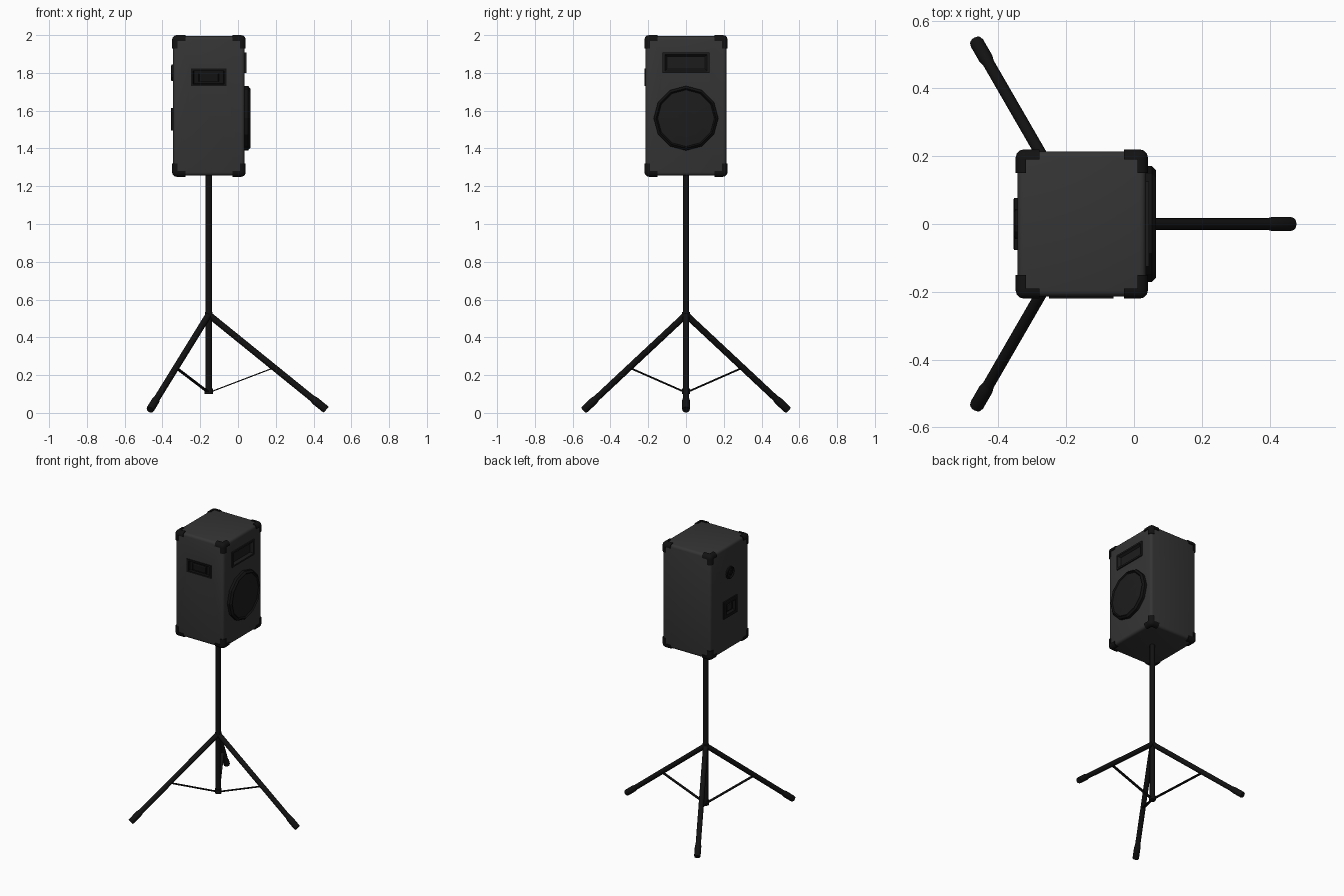
import bpy, bmesh, math
from mathutils import Vector, Matrix

if "Cube" in bpy.data.objects:
    bpy.data.objects.remove(bpy.data.objects["Cube"])


def material(name, v):
    m = bpy.data.materials.new(name)
    m.diffuse_color = (v, v, v, 1)
    m.use_nodes = True
    m.node_tree.nodes["Principled BSDF"].inputs["Base Color"].default_value = m.diffuse_color
    return m


GREY = material("cabinet_grey", 0.035)
BLACK = material("black", 0.006)
DARK = material("dark_grille", 0.012)


def make(name, bm, mat):
    bmesh.ops.recalc_face_normals(bm, faces=bm.faces)
    me = bpy.data.meshes.new(name)
    bm.to_mesh(me)
    bm.free()
    ob = bpy.data.objects.new(name, me)
    bpy.context.collection.objects.link(ob)
    me.materials.append(mat)
    return ob


def loft(name, rings, n, mtx, mat):
    """Skin rings (half width, half height, offset): rectangles if n == 4, else n-gons."""
    bm = bmesh.new()
    if n == 4:
        unit = [(-1, -1), (1, -1), (1, 1), (-1, 1)]
    else:
        unit = [(math.cos(2 * math.pi * i / n), math.sin(2 * math.pi * i / n)) for i in range(n)]
    loops = [[bm.verts.new(mtx @ Vector((u * a, v * b, d))) for u, v in unit] for a, b, d in rings]
    for lo, hi in zip(loops, loops[1:]):
        for i in range(n):
            j = (i + 1) % n
            bm.faces.new((lo[i], lo[j], hi[j], hi[i]))
    bm.faces.new(loops[0])
    bm.faces.new(loops[-1])
    return make(name, bm, mat)


def add_boxes(bm, lo, hi):
    lo, hi = Vector(lo), Vector(hi)
    size = hi - lo
    bmesh.ops.create_cube(bm, size=1, matrix=Matrix.Translation((lo + hi) / 2)
                          @ Matrix.Diagonal((abs(size.x), abs(size.y), abs(size.z), 1)))


def smooth(ob):
    bpy.ops.object.select_all(action='DESELECT')
    ob.select_set(True)
    bpy.context.view_layer.objects.active = ob
    bpy.ops.object.shade_smooth_by_angle(angle=math.radians(40))


def rod(name, a, b, rings, n=16, mat=BLACK):
    """Rings (radius, radius, fraction) along the line a-b."""
    a, b = Vector(a), Vector(b)
    z = (b - a).normalized()
    x = Vector((0, 0, 1)).cross(z)
    x = x.normalized() if x.length > 1e-4 else Vector((1, 0, 0))
    y = z.cross(x)
    m = Matrix((x, y, z)).transposed().to_4x4()
    m.translation = a
    length = (b - a).length
    ob = loft(name, [(p, q, t * length) for p, q, t in rings], n, m, mat)
    if n > 4:
        smooth(ob)
    return ob


def face(origin, u):
    u, v = Vector(u), Vector((0, 0, 1))
    m = Matrix((u, v, u.cross(v))).transposed().to_4x4()
    m.translation = origin
    return m


def boolean(ob, cutter, op):
    mod = ob.modifiers.new(op.lower(), 'BOOLEAN')
    mod.operation, mod.object, mod.solver = op, cutter, 'EXACT'
    mod.use_self = True
    cutter.hide_render = True
    cutter.hide_set(True)


def rounded_box(name, lo, hi, r, mat):
    bm = bmesh.new()
    add_boxes(bm, lo, hi)
    bmesh.ops.bevel(bm, geom=bm.edges[:], offset=r, segments=3, profile=0.5, affect='EDGES')
    ob = make(name, bm, mat)
    smooth(ob)
    return ob


# Cabinet
X0, X1, Y, Z0, Z1 = -0.343, 0.035, 0.214, 1.256, 1.994
cabinet = rounded_box("cabinet", (X0, -Y, Z0), (X1, Y, Z1), 0.018, GREY)

# Eight three-armed corner protectors, trimmed to a rounded outer shell
e, arm, wide = 0.006, 0.07, 0.03
caps = rounded_box("corner_protectors", (X0 - e, -Y - e, Z0 - e), (X1 + e, Y + e, Z1 + e), 0.024, BLACK)
bm = bmesh.new()
for cx, sx in ((X0 - .02, 1), (X1 + .02, -1)):
    for cy, sy in ((-Y - .02, 1), (Y + .02, -1)):
        for cz, sz in ((Z0 - .02, 1), (Z1 + .02, -1)):
            for k in range(3):
                s = [(arm if i == k else wide + i * 0.0005) + 0.014 for i in range(3)]
                add_boxes(bm, (cx, cy, cz), (cx + sx * s[0], cy + sy * s[1], cz + sz * s[2]))
boolean(caps, make("corner_trim_helper", bm, BLACK), 'INTERSECT')

# Recessed fittings: horn, side handle, rear terminal plate
horn = face((X1, 0, 1.854), (0, 1, 0))
handle = face((-0.155, -Y, 1.776), (1, 0, 0))
rear = face((X0, 0, 1.555), (0, -1, 0))
fittings = [
    ("horn", horn, [(.125, .054, -.01), (.125, .054, .009), (.112, .043, .009), (.108, .039, 0),
                    (.075, .016, -.04), (.06, .008, -.07)], DARK),
    ("side_handle_cup", handle, [(.095, .046, -.01), (.095, .046, .006), (.082, .035, .006),
                                 (.075, .03, -.03)], BLACK),
    ("terminal_plate", rear, [(.077, .06, -.01), (.077, .06, .01), (.072, .055, .012),
                              (.05, .036, .012), (.045, .031, -.02)], BLACK),
]
for name, m, rings, mat in fittings:
    loft(name, rings, 4, m, mat)
    w, h, _ = rings[0]
    cut = loft(name + "_cutter", [(w - .008, h - .006, -.09), (w - .008, h - .006, .03)], 4, m, BLACK)
    boolean(cabinet, cut, 'DIFFERENCE')
loft("side_handle_grip", [(.055, .024, -.031), (.055, .024, -.004), (.05, .018, 0)], 4, handle, BLACK)
loft("terminal_block", [(.026, .02, -.021), (.026, .02, .002)], 4, rear, DARK)

# Rear input knob
loft("rear_knob", [(.044, .044, -.005), (.044, .044, .008), (.036, .036, .012), (.03, .03, .004),
                   (.014, .014, .004), (.014, .014, .012)], 12, face((X0, 0, 1.8), (0, -1, 0)), BLACK)

# Woofer: raised faceted ring around a shallow domed grille
woofer = face((X1, 0, 1.56), (0, 1, 0))
loft("woofer_ring", [(.171, .171, -.005), (.171, .171, .018), (.158, .158, .03), (.15, .15, .02)],
     12, woofer, BLACK)
loft("woofer_grille", [(.152, .152, .015), (.15, .15, .021), (.1, .1, .025), (.04, .04, .027)],
     12, woofer, DARK)

# Stand pole with bottom collar
PX = -0.155
rod("stand_pole", (PX, 0, 0.1), (PX, 0, 1.265), [(.017, .017, 0), (.017, .017, 1)])
rod("pole_bottom_collar", (PX, 0, 0.1), (PX, 0, 0.13), [(.022, .022, 0), (.022, .022, 1)])
rod("leg_hub", (PX, 0, 0.495), (PX, 0, 0.533), [(.02, .02, 0), (.02, .02, 1)])

# Three legs with rubber feet and flat struts
for k in range(3):
    a = 2 * math.pi * k / 3
    p = lambda r, z: Vector((PX + r * math.cos(a), r * math.sin(a), z))
    top, tip = p(0, 0.52), p(0.622, 0.0165)
    rod(f"leg_{k + 1}", top, tip, [(.017, .017, 0), (.017, .017, .95)])
    rod(f"rubber_foot_{k + 1}", top, tip,
        [(.017, .017, .88), (.021, .021, .905), (.021, .021, .99), (.019, .019, 1)])
    rod(f"strut_{k + 1}", p(0.012, 0.112), p(0.348, 0.24), [(.009, .003, 0), (.009, .003, 1)], 4)
